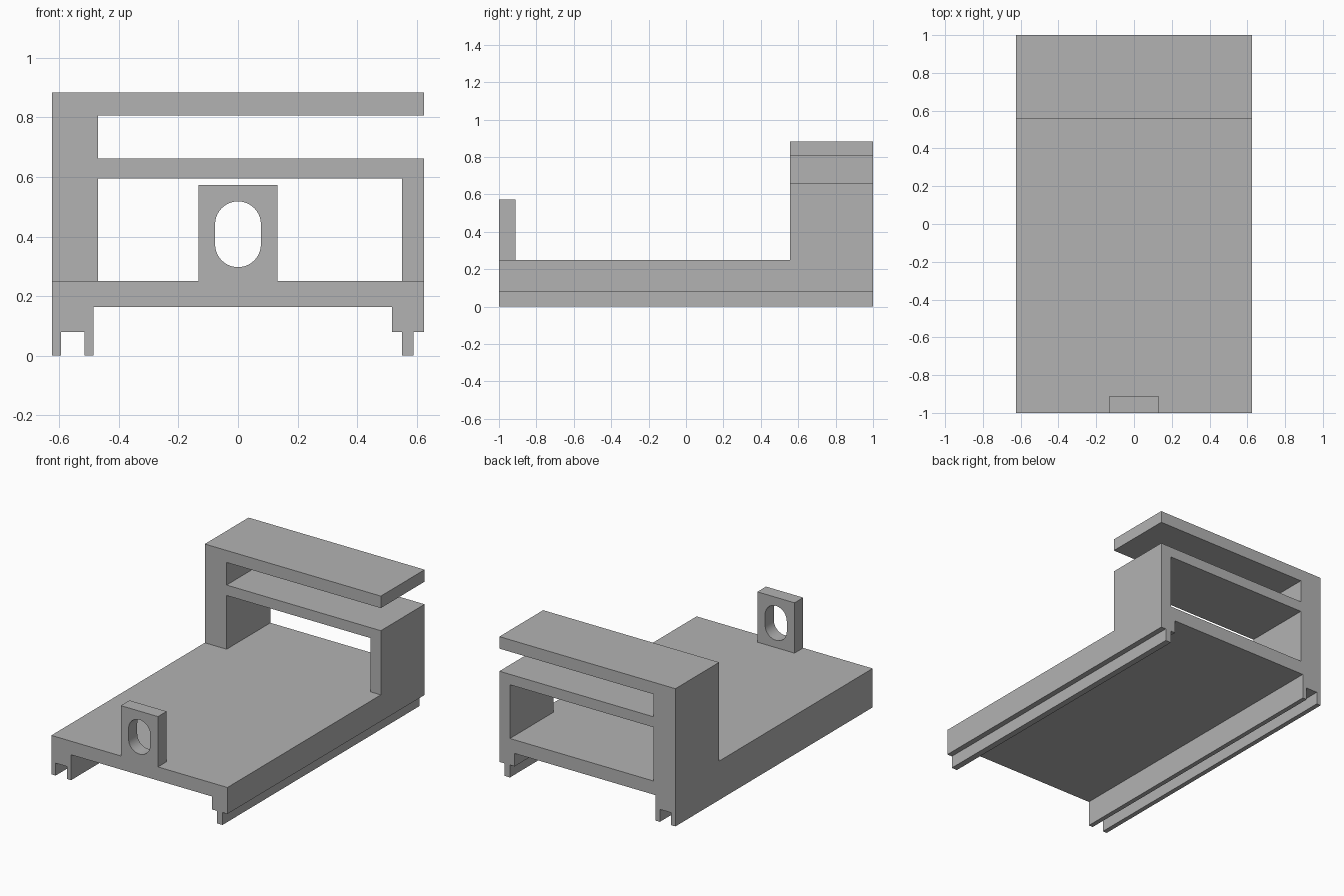
import bpy, bmesh, math
from mathutils import Vector

cube = bpy.data.objects.get("Cube")
if cube:
    bpy.data.objects.remove(cube, do_unlink=True)

grey = bpy.data.materials.new("plain_grey")
grey.use_nodes = True
colour = (0.45, 0.45, 0.45, 1)
grey.diffuse_color = colour
grey.node_tree.nodes["Principled BSDF"].inputs["Base Color"].default_value = colour


def extrude_profile(name, outline, y_front, y_back, hole=None):
    """Extrude an x-z outline, optionally with one hole, along y."""
    bm = bmesh.new()
    edges = []
    for loop in filter(None, (outline, hole)):
        verts = [bm.verts.new((x, y_front, z)) for x, z in loop]
        edges += [bm.edges.new((a, b)) for a, b in zip(verts, verts[1:] + verts[:1])]
    if hole:
        bmesh.ops.triangle_fill(bm, edges=edges, use_beauty=True, normal=Vector((0, -1, 0)))
    else:
        bm.faces.new(verts)
    result = bmesh.ops.extrude_face_region(bm, geom=bm.faces[:], use_keep_orig=True)
    moved = [g for g in result["geom"] if isinstance(g, bmesh.types.BMVert)]
    bmesh.ops.translate(bm, verts=moved, vec=(0, y_back - y_front, 0))
    bmesh.ops.recalc_face_normals(bm, faces=bm.faces[:])
    mesh = bpy.data.meshes.new(name)
    bm.to_mesh(mesh)
    bm.free()
    mesh.materials.append(grey)
    obj = bpy.data.objects.new(name, mesh)
    bpy.context.collection.objects.link(obj)
    return obj


W, DECK, FOOT = 0.625, 0.25, 0.08

# Deck with its stepped runners: a grooved one on the right, a single rail on the left
extrude_profile("deck", [
    (-W, DECK), (-W, 0), (-0.595, 0), (-0.595, FOOT), (-0.515, FOOT), (-0.515, 0),
    (-0.485, 0), (-0.485, 0.163), (0.517, 0.163), (0.517, FOOT), (0.55, FOOT),
    (0.55, 0), (0.59, 0), (0.59, FOOT), (W, FOOT), (W, DECK)], -1, 1)

# Rear shelf frame: thick right wall, middle shelf on a thin left wall, overhanging top
extrude_profile("shelf_frame", [
    (-W, DECK), (-0.47, DECK), (-0.47, 0.595), (0.55, 0.595), (0.55, DECK), (W, DECK),
    (W, 0.662), (-0.47, 0.662), (-0.47, 0.807), (W, 0.807), (W, 0.884), (-W, 0.884)],
    0.556, 1)

# Front tab with a slotted hole
R, STEPS = 0.077, 20
slot = []
for centre, start in ((0.441, 0), (0.374, math.pi)):
    for i in range(STEPS + 1):
        a = start + math.pi * i / STEPS
        slot.append((R * math.cos(a), centre + R * math.sin(a)))
tab = extrude_profile("front_tab", [
    (-0.132, DECK), (0.132, DECK), (0.132, 0.573), (-0.132, 0.573)], -1, -0.912, slot)
bpy.ops.object.select_all(action="DESELECT")
tab.select_set(True)
bpy.context.view_layer.objects.active = tab
bpy.ops.object.shade_smooth_by_angle(angle=math.radians(30))
